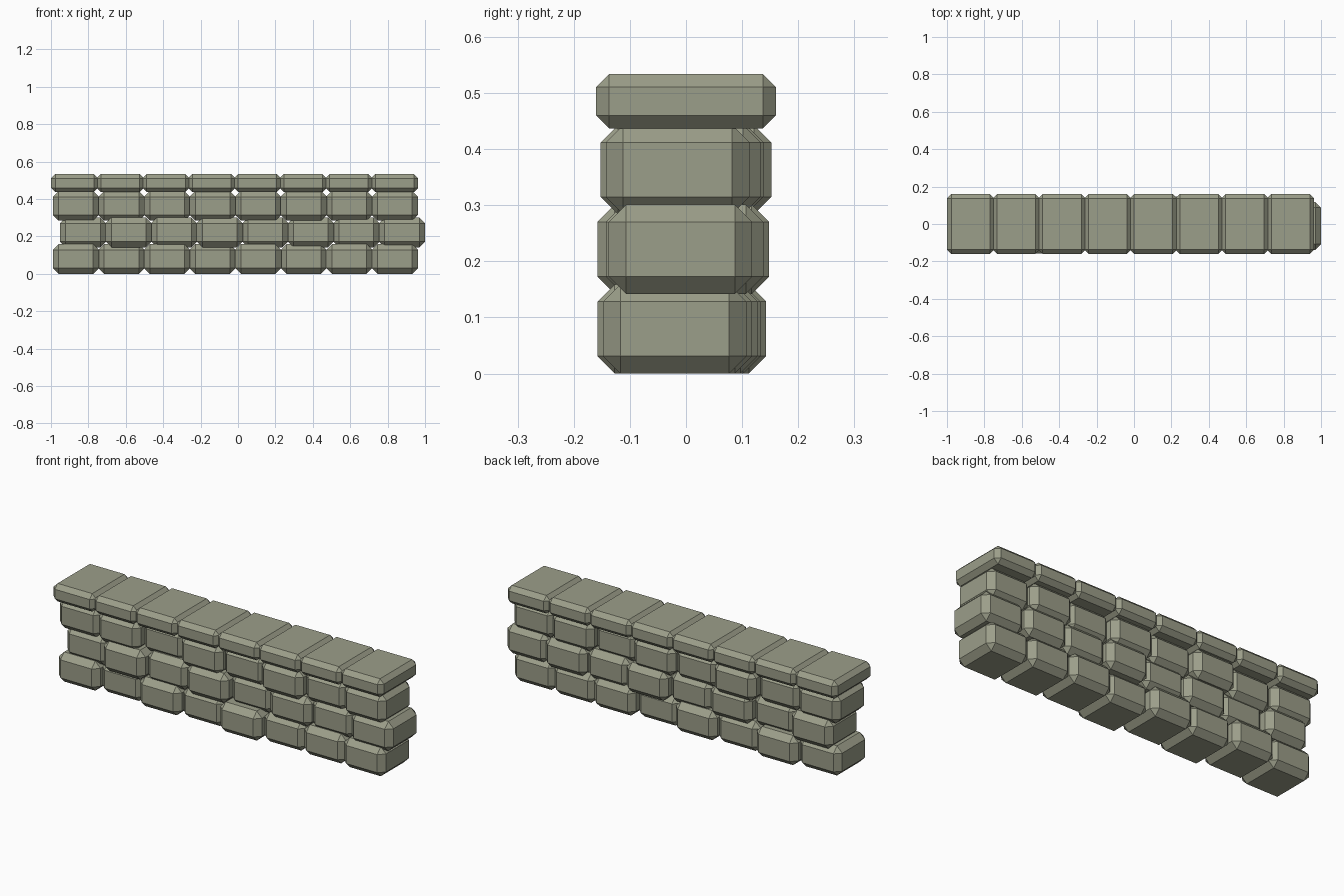
import bpy, bmesh
from mathutils import Matrix

if "Cube" in bpy.data.objects:
    bpy.data.objects.remove(bpy.data.objects["Cube"])

stone = bpy.data.materials.new("grey_green_stone")
stone.diffuse_color = (0.33, 0.342, 0.252, 1)
stone.use_nodes = True
stone.node_tree.nodes["Principled BSDF"].inputs["Base Color"].default_value = stone.diffuse_color


def block(name, x, y, z, w, d, h, chamfer):
    """Chamfered stone: x = left edge, y = centre, z = underside."""
    bm = bmesh.new()
    place = Matrix.Translation((x + w / 2, y, z + h / 2)) @ Matrix.Diagonal((w, d, h, 1))
    bmesh.ops.create_cube(bm, size=1, matrix=place)
    bmesh.ops.bevel(bm, geom=bm.edges[:], offset=chamfer, offset_type='OFFSET',
                    segments=1, profile=0.5, affect='EDGES')
    bmesh.ops.recalc_face_normals(bm, faces=bm.faces[:])
    mesh = bpy.data.meshes.new(name)
    bm.to_mesh(mesh)
    bm.free()
    mesh.materials.append(stone)
    obj = bpy.data.objects.new(name, mesh)
    bpy.context.collection.objects.link(obj)


# Three staggered courses: left edge, underside, depth offset of each stone
courses = [
    (-0.990, 0.000, (-0.01, 0.015, -0.015, 0.005, -0.03, 0.0, -0.01, -0.02)),
    (-0.952, 0.142, (0.01, -0.03, 0.0, -0.015, 0.02, -0.005, 0.01, -0.01)),
    (-0.990, 0.284, (0.0, -0.015, 0.024, -0.01, 0.01, -0.024, 0.005, -0.015)),
]
for row, (x0, z, offsets) in enumerate(courses, 1):
    for i, y in enumerate(offsets):
        block(f"course_{row}_stone_{i + 1}", x0 + i * 0.2436, y, z,
              0.247, 0.256, 0.159, 0.031)

# Overhanging cap stones
for i in range(8):
    block(f"cap_stone_{i + 1}", -1 + i * 0.2445, 0, 0.437, 0.252, 0.32, 0.097, 0.023)
